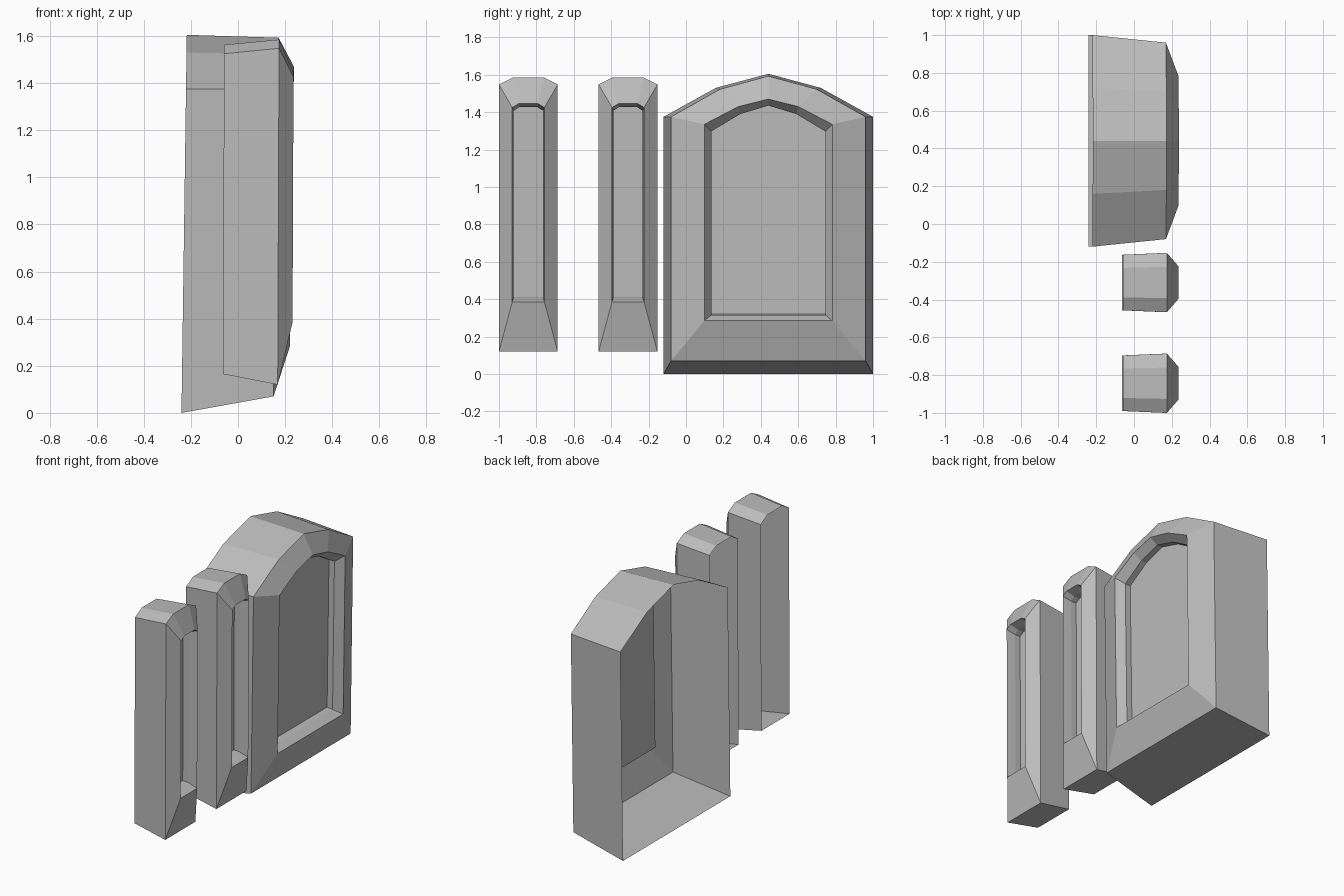
import bpy
import bmesh

if "Cube" in bpy.data.objects:
    bpy.data.objects.remove(bpy.data.objects["Cube"])

stone = bpy.data.materials.new("plain grey")
stone.use_nodes = True
GREY = (0.5, 0.5, 0.5, 1)
stone.diffuse_color = GREY
stone.node_tree.nodes["Principled BSDF"].inputs["Base Color"].default_value = GREY


def arch(x, half, bottom, spring, crown):
    """One arched outline: crown lists (half width, height) from spring to top."""
    right = [(half, bottom), (half, spring)] + crown
    left = [(-y, z) for y, z in reversed(right) if y > 0]
    return [(x, y, z) for y, z in right + left]


def window(name, centre, rings, lean):
    """Loft the outlines from the open back to the recessed pane."""
    bm = bmesh.new()
    loops = [[bm.verts.new((x + lean * z, y + centre, z)) for x, y, z in ring]
             for ring in rings]
    for a, b in zip(loops, loops[1:]):
        for i in range(len(a)):
            j = (i + 1) % len(a)
            bm.faces.new((a[i], a[j], b[j], b[i]))
    bm.faces.new(loops[-1])
    mesh = bpy.data.meshes.new(name)
    bm.to_mesh(mesh)
    bm.free()
    mesh.materials.append(stone)
    obj = bpy.data.objects.new(name, mesh)
    bpy.context.collection.objects.link(obj)


# Wide window: back edge, front edge, raised rim, reveal, pane
wide = [
    arch(-0.24, 0.56, 0, 1.375, [(0.28, 1.53), (0, 1.605)]),
    arch(0.15, 0.52, 0.07, 1.375, [(0.26, 1.522), (0, 1.593)]),
    arch(0.217, 0.342, 0.285, 1.335, [(0.16, 1.43), (0, 1.47)]),
    arch(0.165, 0.305, 0.315, 1.297, [(0.15, 1.39), (0, 1.435)]),
    arch(0.125, 0.305, 0.32, 1.297, [(0.15, 1.39), (0, 1.435)]),
]
window("wide_arched_window", 0.44, wide, 0.014)

# Two narrow windows with flat-topped arches
narrow = [
    arch(-0.065, 0.147, 0.165, 1.525, [(0.078, 1.563)]),
    arch(0.168, 0.157, 0.12, 1.548, [(0.083, 1.585)]),
    arch(0.23, 0.086, 0.385, 1.425, [(0.052, 1.445)]),
    arch(0.17, 0.078, 0.41, 1.408, [(0.047, 1.428)]),
    arch(0.13, 0.078, 0.412, 1.408, [(0.047, 1.428)]),
]
for name, centre in (("narrow_window_inner", -0.31), ("narrow_window_outer", -0.843)):
    window(name, centre, narrow, 0.004)
